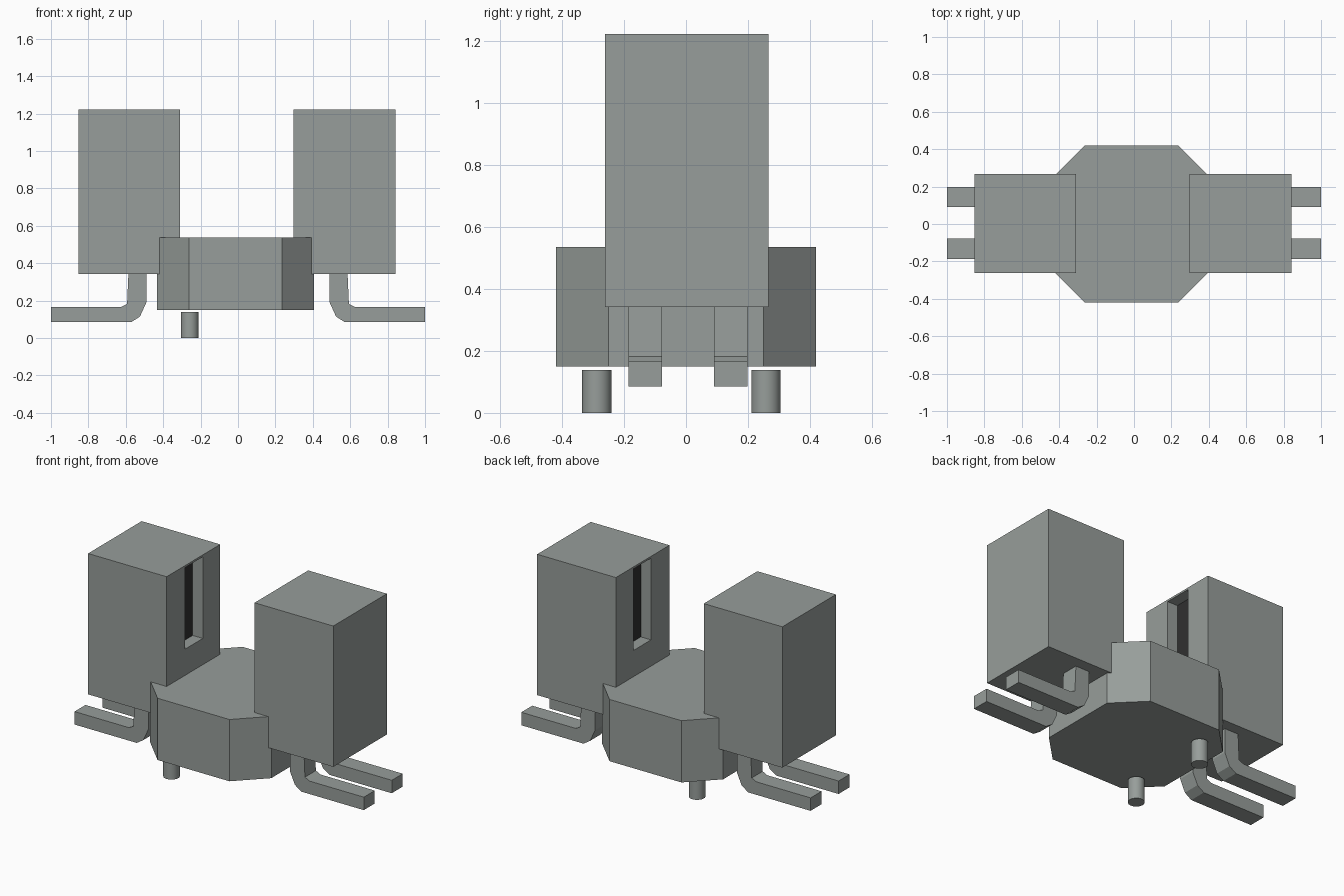
import bpy, bmesh
from mathutils import Matrix, Vector

cube = bpy.data.objects.get("Cube")
if cube:
    bpy.data.objects.remove(cube, do_unlink=True)


def material(name, rgb):
    m = bpy.data.materials.new(name)
    m.use_nodes = True
    m.diffuse_color = (*rgb, 1)
    m.node_tree.nodes["Principled BSDF"].inputs["Base Color"].default_value = (*rgb, 1)
    return m


GREY = material("grey", (0.31, 0.34, 0.325))
BLACK = material("black window", (0.03, 0.03, 0.03))


def finish(name, bm, mats=(GREY,)):
    bmesh.ops.recalc_face_normals(bm, faces=bm.faces)
    me = bpy.data.meshes.new(name)
    bm.to_mesh(me)
    bm.free()
    for m in mats:
        me.materials.append(m)
    ob = bpy.data.objects.new(name, me)
    bpy.context.collection.objects.link(ob)
    return ob


def prism(name, points, offset):
    """Closed polygon extruded along an offset vector."""
    bm = bmesh.new()
    face = bm.faces.new([bm.verts.new(p) for p in points])
    new = bmesh.ops.extrude_face_region(bm, geom=[face], use_keep_orig=True)["geom"]
    bmesh.ops.translate(bm, vec=offset, verts=[v for v in new if isinstance(v, bmesh.types.BMVert)])
    return finish(name, bm)


def tower(name, side, x_in, x_out):
    """Box with a recessed dark window in its inner face."""
    y0, y1, z0, z1 = -0.262, 0.267, 0.342, 1.222
    bm = bmesh.new()
    size = Vector((x_out - x_in, y1 - y0, z1 - z0))
    mid = Vector((side * (x_in + x_out) / 2, (y0 + y1) / 2, (z0 + z1) / 2))
    bmesh.ops.create_cube(bm, size=1, matrix=Matrix.LocRotScale(mid, None, size))
    inner = min(bm.faces, key=lambda f: side * f.calc_center_median().x)
    # frame around the window, then push the window inwards
    bmesh.ops.inset_individual(bm, faces=[inner], thickness=0.05)
    for v in inner.verts:
        v.co.y = -0.08 if v.co.y < mid.y else 0.095
        v.co.z = 0.70 if v.co.z < mid.z else 1.21
    pane = bmesh.ops.extrude_discrete_faces(bm, faces=[inner])["faces"][0]
    for v in pane.verts:
        v.co.x += side * 0.07
    pane.material_index = 1
    finish(name, bm, (GREY, BLACK))


tower("left_tower", 1, 0.298, 0.842)
tower("right_tower", -1, 0.31, 0.853)

# Octagonal base block
octagon = [(-0.262, -0.42), (0.235, -0.42), (0.405, -0.25), (0.405, 0.25),
           (0.235, 0.42), (-0.262, 0.42), (-0.432, 0.25), (-0.432, -0.25)]
prism("base", [(x, y, 0.15) for x, y in octagon], (0, 0, 0.386))

# Bent flat leads
lead = [(0.49, 0.36), (0.49, 0.19), (0.524, 0.115), (0.57, 0.085), (1.0, 0.085),
        (1.0, 0.166), (0.625, 0.166), (0.593, 0.182), (0.585, 0.36)]
for side, label in ((1, "left"), (-1, "right")):
    for y, end in ((-0.186, "front"), (0.09, "back")):
        prism(f"{label}_{end}_lead", [(side * x, y, z) for x, z in lead], (0, 0.108, 0))

# Round locating pegs under the base
for y, end in ((-0.288, "front"), (0.258, "back")):
    bm = bmesh.new()
    bmesh.ops.create_cone(bm, cap_ends=True, segments=32, radius1=0.047, radius2=0.047,
                          depth=0.138, matrix=Matrix.Translation((-0.258, y, 0.069)))
    peg = finish(f"{end}_peg", bm)
    bpy.ops.object.select_all(action='DESELECT')
    peg.select_set(True)
    bpy.context.view_layer.objects.active = peg
    bpy.ops.object.shade_smooth_by_angle()
